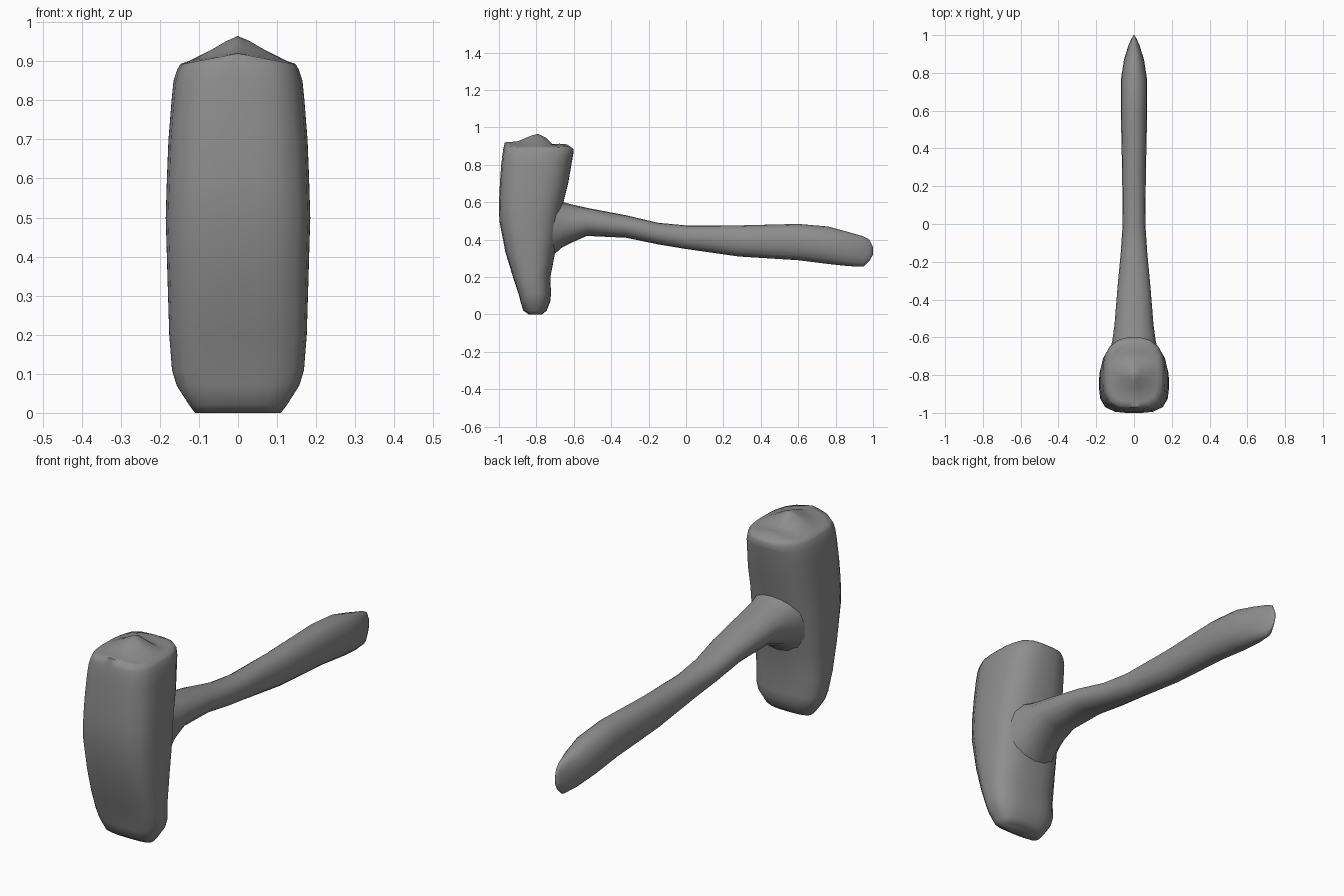
import bpy, bmesh, math

if "Cube" in bpy.data.objects:
    bpy.data.objects.remove(bpy.data.objects["Cube"])

dark_grey = bpy.data.materials.new("dark_grey")
dark_grey.diffuse_color = (0.27, 0.27, 0.27, 1)
dark_grey.use_nodes = True
dark_grey.node_tree.nodes["Principled BSDF"].inputs["Base Color"].default_value = dark_grey.diffuse_color


def superellipse(count, exp_neg, exp_pos):
    """Unit outline; the v<0 and v>0 halves have their own squareness."""
    pts = []
    for i in range(count):
        a = 2 * math.pi * i / count
        c, s = math.cos(a), math.sin(a)
        e = exp_neg if s < 0 else exp_pos
        r = (abs(c) ** e + abs(s) ** e) ** (-1 / e)
        pts.append((c * r, s * r))
    return pts


def interp(table, t):
    if t <= table[0][0]:
        return table[0][1]
    for (a, va), (b, vb) in zip(table, table[1:]):
        if t <= b:
            return va + (vb - va) * (t - a) / (b - a)
    return table[-1][1]


def loft(name, rings, cap_start=True):
    bm = bmesh.new()
    loops = [[bm.verts.new(p) for p in ring] for ring in rings]
    n = len(loops[0])
    for a, b in zip(loops, loops[1:]):
        for i in range(n):
            j = (i + 1) % n
            bm.faces.new((a[i], a[j], b[j], b[i]))
    if cap_start:
        bm.faces.new(loops[0][::-1])
    bm.faces.new(loops[-1])
    bmesh.ops.recalc_face_normals(bm, faces=bm.faces)
    mesh = bpy.data.meshes.new(name)
    bm.to_mesh(mesh)
    bm.free()
    mesh.materials.append(dark_grey)
    obj = bpy.data.objects.new(name, mesh)
    bpy.context.collection.objects.link(obj)
    bpy.ops.object.select_all(action='DESELECT')
    obj.select_set(True)
    bpy.context.view_layer.objects.active = obj
    bpy.ops.object.shade_smooth_by_angle(angle=math.radians(70))
    return obj


# Mallet head: (z, front y, back y, half width)
head_sections = [
    (0.00, -0.84, -0.77, 0.11), (0.02, -0.87, -0.745, 0.125),
    (0.07, -0.885, -0.725, 0.157), (0.11, -0.895, -0.722, 0.169),
    (0.20, -0.925, -0.725, 0.176), (0.33, -0.965, -0.70, 0.18),
    (0.50, -0.998, -0.67, 0.185), (0.60, -1.00, -0.655, 0.182),
    (0.70, -0.995, -0.63, 0.178), (0.80, -0.988, -0.613, 0.170),
    (0.85, -0.982, -0.604, 0.165), (0.88, -0.978, -0.60, 0.155),
]
outline = superellipse(24, 3.6, 2.7)
rings = [[(u * w, (f + b) / 2 + v * (b - f) / 2, z) for u, v in outline]
         for z, f, b, w in head_sections]

# Worn, uneven top with a ridge along the middle
ridge = [(-0.97, 0.92), (-0.90, 0.925), (-0.80, 0.968), (-0.76, 0.955),
         (-0.71, 0.907), (-0.65, 0.917), (-0.60, 0.885)]
z, f, b, w = head_sections[-1]
for k in (0.95, 0.8, 0.6, 0.4, 0.2, 0.02):
    ring = []
    for u, v in outline:
        x, y = u * w * k, (f + b) / 2 + v * k * (b - f) / 2
        ring.append((x, y, 0.893 + (interp(ridge, y) - 0.893) * max(0, 1 - abs(x) / 0.14)))
    rings.append(ring)
loft("mallet_head", rings)

# Curved handle, flared where it meets the head: (y, top z, bottom z, half width)
handle_sections = [
    (-0.74, 0.65, 0.29, 0.15), (-0.66, 0.602, 0.36, 0.125),
    (-0.62, 0.59, 0.38, 0.115), (-0.53, 0.57, 0.42, 0.103),
    (-0.32, 0.53, 0.41, 0.086), (-0.15, 0.49, 0.375, 0.07),
    (0.0, 0.476, 0.35, 0.06), (0.28, 0.476, 0.31, 0.063),
    (0.60, 0.484, 0.29, 0.07), (0.76, 0.47, 0.27, 0.07),
    (0.87, 0.44, 0.258, 0.053), (0.95, 0.417, 0.256, 0.028),
    (0.98, 0.40, 0.285, 0.014), (1.0, 0.36, 0.32, 0.003),
]
oval = superellipse(16, 2.2, 2.2)
loft("handle", [[(u * w, y, (t + b) / 2 + v * (t - b) / 2) for u, v in oval]
                for y, t, b, w in handle_sections], cap_start=False)
